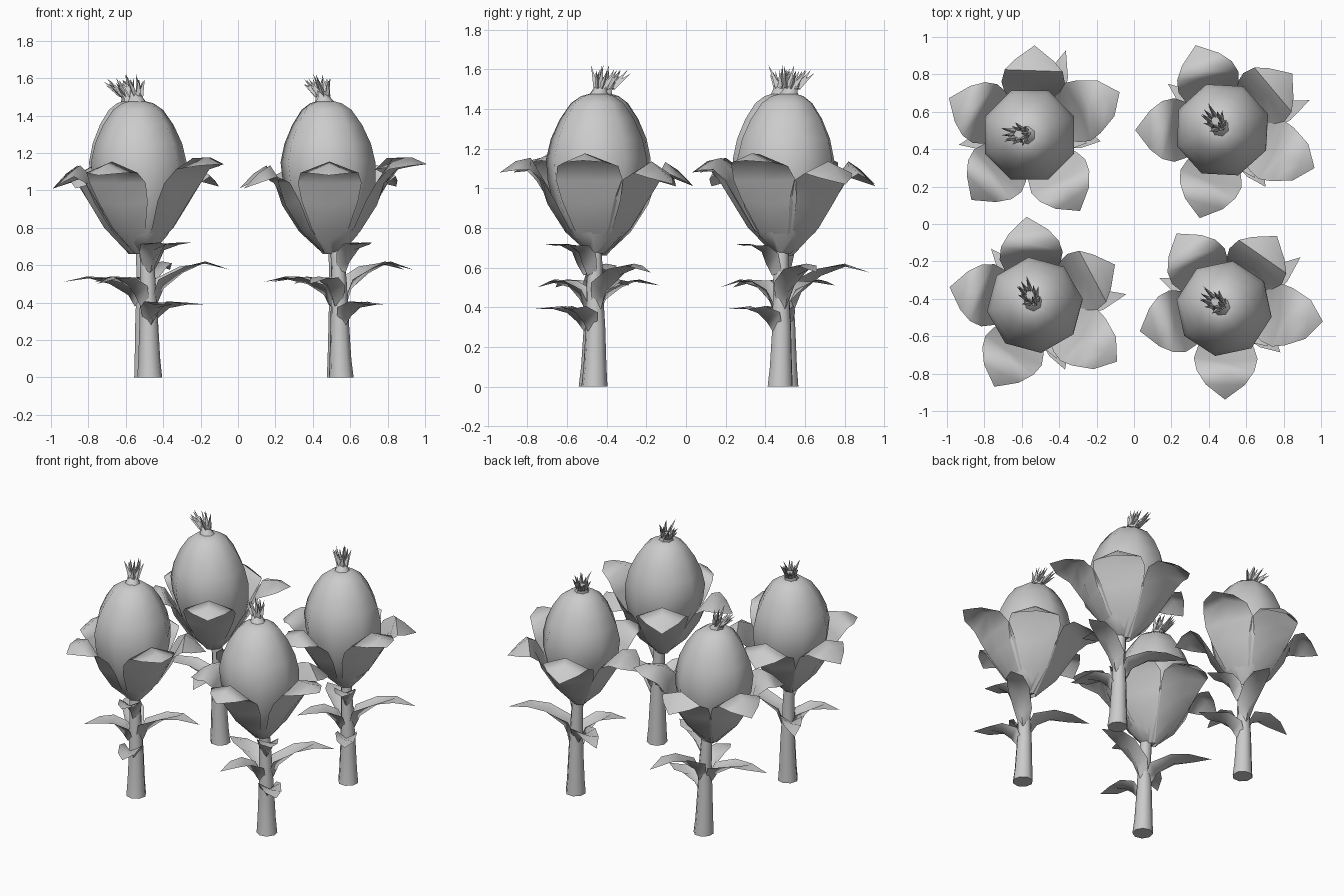
import bpy, bmesh, random
from math import cos, sin, pi, radians
from mathutils import Vector, Matrix

random.seed(4)
cube = bpy.data.objects.get("Cube")
if cube:
    bpy.data.objects.remove(cube)

GREY = (0.6, 0.6, 0.6, 1)
grey = bpy.data.materials.new("plain grey")
grey.use_nodes = True
grey.diffuse_color = GREY
grey.node_tree.nodes["Principled BSDF"].inputs["Base Color"].default_value = GREY


def finish(name, bm, angle):
    """Turn a bmesh into shared, smooth-shaded mesh data."""
    mesh = bpy.data.meshes.new(name)
    bm.to_mesh(mesh)
    bm.free()
    mesh.materials.append(grey)
    mesh.shade_smooth()
    mesh.set_sharp_from_angle(angle=radians(angle))
    return mesh


def loft(name, rings, sides):
    """Capped tube through rings of (x, y, z, radius)."""
    bm = bmesh.new()
    loops = []
    for x, y, z, r in rings:
        turns = [2 * pi * (k + 0.5) / sides for k in range(sides)]
        loops.append([bm.verts.new((x + r * cos(t), y + r * sin(t), z)) for t in turns])
    for low, high in zip(loops, loops[1:]):
        for k in range(sides):
            n = (k + 1) % sides
            bm.faces.new((low[k], low[n], high[n], high[k]))
    bm.faces.new(loops[0][::-1])
    bm.faces.new(loops[-1])
    return finish(name, bm, 50)


def blade(name, rows, pivot, direction):
    """Folded sheet through rows of (reach, z, half width, edge pull-back, edge drop)."""
    bm = bmesh.new()
    grid = []
    for reach, z, w, back, drop in rows:
        if w == 0:
            grid.append([bm.verts.new((reach, 0, z))] * 3)
        else:
            grid.append([bm.verts.new((reach - back * abs(s), s * w, z - drop * abs(s)))
                         for s in (-1, 0, 1)])
    for a, b in zip(grid, grid[1:]):
        for k in (0, 1):
            bm.faces.new(list(dict.fromkeys((a[k], a[k + 1], b[k + 1], b[k]))))
    bm.transform(Matrix.Translation(pivot) @ Matrix.Rotation(radians(direction), 4, 'Z'))
    return finish(name, bm, 85)


def petal(name, direction, length, tip):
    ridge = 1.13 + (tip - 1.0) * 0.3
    rows = [(0.03, 0.66, 0.03, 0.01, 0),
            (0.16, 0.78, 0.10, 0.02, -0.02),
            (0.25, 0.92, 0.15, 0.04, -0.02),
            (0.29, 1.04, 0.17, 0.02, 0),
            (0.335, ridge, 0.155, 0.0, 0.06),
            (length - 0.08, (ridge + tip) / 2 + 0.02, 0.105, 0.0, 0.045),
            (length, tip, 0, 0, 0)]
    return blade(name, rows, (-0.055, -0.02, 0), direction)


def leaf(name, direction, length, base, peak, tip):
    rise = peak - base
    rows = [(0.05, base, 0.03, 0.04, -0.02),
            (0.085, base + rise * 0.35, 0.06, 0.04, -0.05),
            (length * 0.42, base + rise * 0.7, 0.07, 0.0, -0.035),
            (length * 0.7, peak - 0.01, 0.055, 0.0, 0.01),
            (length, tip, 0, 0, 0)]
    return blade(name, rows, (-0.01, -0.005, 0), direction)


def tuft():
    """Spiky crown leaning to one side."""
    bm = bmesh.new()
    for k in range(16):
        turn = 2 * pi * k / 8 + random.uniform(-0.2, 0.2)
        spread = 0.6 if k < 8 else 0.25
        way = Vector((-0.5 + spread * cos(turn), spread * 0.7 * sin(turn), 0.8)).normalized()
        size = random.uniform(0.09, 0.13)
        start = Vector((-0.105 + 0.03 * cos(turn), -0.025 + 0.02 * sin(turn), 1.505))
        place = Matrix.Translation(start + way * size / 2) @ way.to_track_quat('Z', 'Y').to_matrix().to_4x4()
        bmesh.ops.create_cone(bm, cap_ends=True, segments=3, radius1=0.018, radius2=0,
                              depth=size, matrix=place)
    return finish("crown_spikes", bm, 30)


# Stem, bulb and crown
parts = [
    loft("stem", [(0, 0, 0, 0.067), (-0.005, 0, 0.1, 0.059), (-0.01, 0, 0.3, 0.05),
                  (-0.01, -0.005, 0.5, 0.042), (-0.02, -0.01, 0.7, 0.036)], 8),
    loft("bulb", [(-0.03, -0.01, 0.67, 0.04), (-0.04, -0.015, 0.76, 0.13),
                  (-0.05, -0.02, 0.9, 0.215), (-0.06, -0.025, 1.04, 0.252),
                  (-0.065, -0.03, 1.15, 0.258), (-0.067, -0.03, 1.25, 0.235),
                  (-0.07, -0.03, 1.35, 0.19), (-0.073, -0.03, 1.43, 0.135),
                  (-0.076, -0.03, 1.465, 0.085), (-0.08, -0.03, 1.475, 0.05)], 8),
    loft("crown_neck", [(-0.075, -0.03, 1.455, 0.06), (-0.09, -0.03, 1.49, 0.04),
                        (-0.12, -0.025, 1.535, 0.03)], 7),
    tuft(),
]

# Petals: direction, length, tip height
for i, spec in enumerate([(25, 0.52, 1.14), (88, 0.47, 1.02), (157, 0.48, 1.01),
                          (228, 0.48, 1.01), (302, 0.49, 1.08)]):
    parts.append(petal(f"petal_{i + 1}", *spec))

# Stem leaves: direction, length, base, peak and tip height
for i, spec in enumerate([(350, 0.33, 0.28, 0.41, 0.39), (72, 0.45, 0.39, 0.63, 0.575),
                          (190, 0.44, 0.38, 0.55, 0.51), (275, 0.33, 0.38, 0.55, 0.50),
                          (345, 0.26, 0.56, 0.73, 0.72)]):
    parts.append(leaf(f"stem_leaf_{i + 1}", *spec))

# Four plants share the same parts, each turned differently
plants = {"back_right": (-0.493, 0.505, 0), "back_left": (0.538, 0.475, -48),
          "front_right": (-0.472, -0.475, -60), "front_left": (0.552, -0.462, -33)}
for label, (x, y, turn) in plants.items():
    for mesh in parts:
        obj = bpy.data.objects.new(f"{label}_{mesh.name}", mesh)
        obj.location = (x, y, 0)
        obj.rotation_euler.z = radians(turn)
        bpy.context.collection.objects.link(obj)
